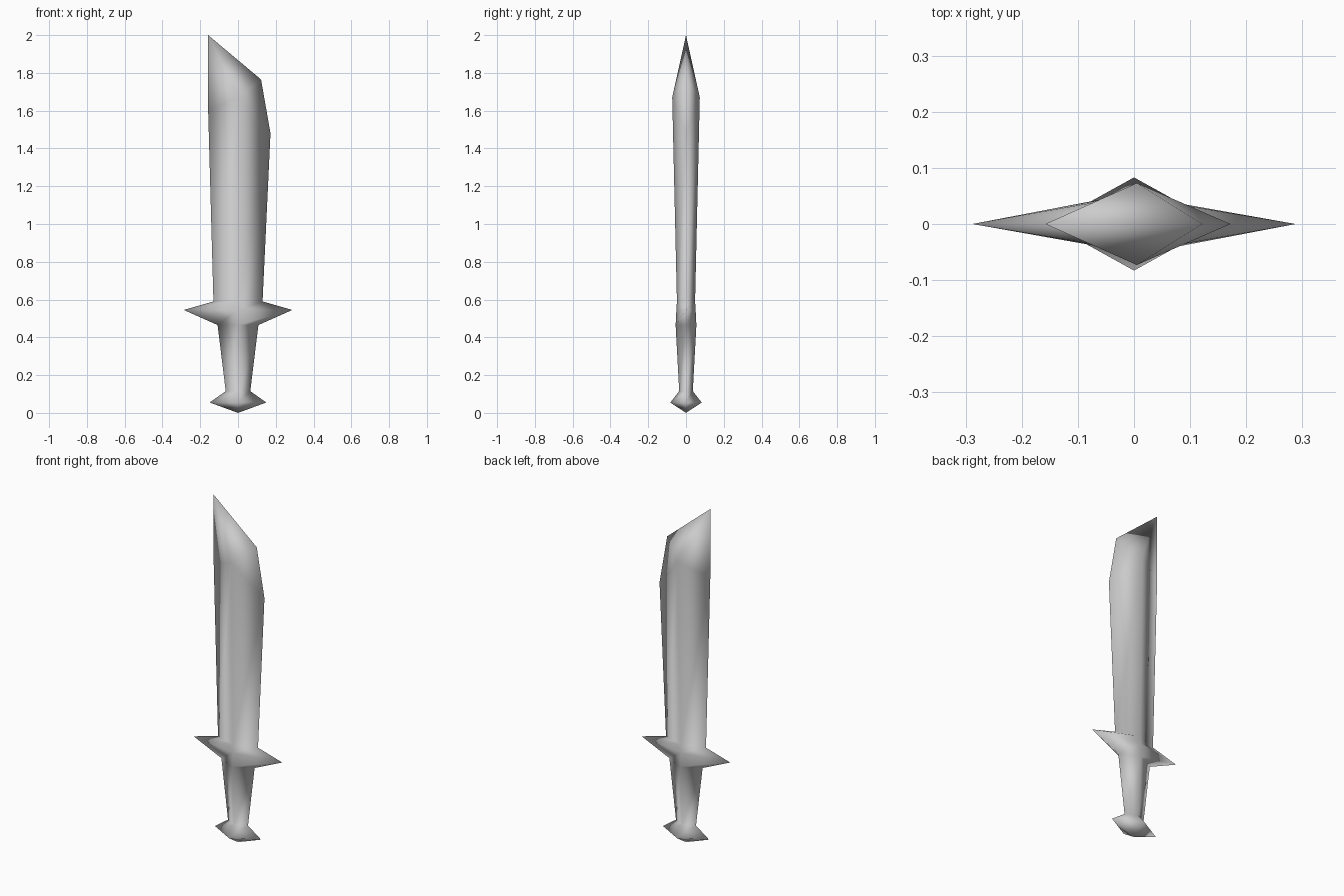
import bpy
import bmesh

cube = bpy.data.objects.get("Cube")
if cube:
    bpy.data.objects.remove(cube)

steel = bpy.data.materials.new("grey_steel")
steel.use_nodes = True
grey = (0.6, 0.6, 0.6, 1)
steel.diffuse_color = grey
steel.node_tree.nodes["Principled BSDF"].inputs["Base Color"].default_value = grey

bm = bmesh.new()


def diamond(width, depth, z):
    """Four-cornered cross-section: right, front, left, back."""
    corners = [(-width, 0), (0, -depth), (width, 0), (0, depth)]
    return [bm.verts.new((x, y, z)) for x, y in corners]


def bridge(lower, upper):
    for i in range(4):
        j = (i + 1) % 4
        bm.faces.new((lower[i], lower[j], upper[j], upper[i]))


# Pommel, grip and crossguard: half width, half depth, height
sections = [
    (0.15, 0.083, 0.055),   # pommel rim
    (0.065, 0.036, 0.115),  # grip bottom
    (0.108, 0.055, 0.465),  # grip top
    (0.288, 0.051, 0.545),  # guard points
    (0.13, 0.048, 0.59),    # blade root
]
rings = [diamond(*s) for s in sections]

# Pommel point
base = bm.verts.new((0, 0, 0))
for i in range(4):
    bm.faces.new((base, rings[0][(i + 1) % 4], rings[0][i]))

# Blade shoulder, slanted from edge to edge
shoulder = [bm.verts.new(p) for p in (
    (-0.158, 0, 1.6), (0.005, -0.073, 1.67), (0.172, 0, 1.48), (0.005, 0.073, 1.67))]
rings.append(shoulder)
for lower, upper in zip(rings, rings[1:]):
    bridge(lower, upper)

# Chisel tip: a sloping ridge closed by triangles on each side
point = bm.verts.new((-0.158, 0, 2.0))
heel = bm.verts.new((0.122, 0, 1.765))
right, front, left, back = shoulder
for ridge in (front, back):
    bm.faces.new((right, ridge, point))
    bm.faces.new((ridge, heel, point))
    bm.faces.new((ridge, left, heel))

bmesh.ops.recalc_face_normals(bm, faces=bm.faces[:])
for face in bm.faces:
    face.smooth = True

mesh = bpy.data.meshes.new("sword")
bm.to_mesh(mesh)
bm.free()
mesh.materials.append(steel)
sword = bpy.data.objects.new("sword", mesh)
bpy.context.collection.objects.link(sword)
